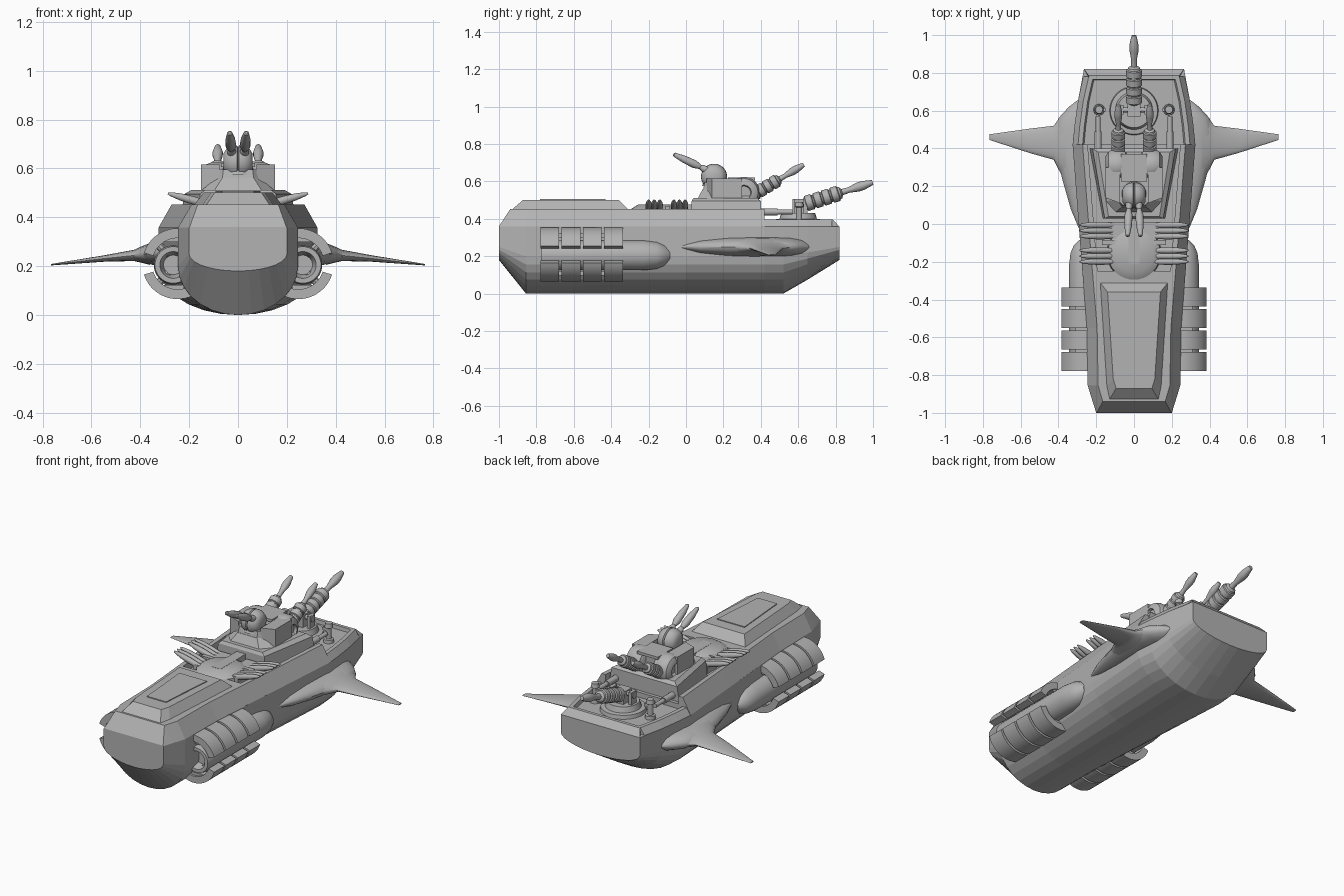
import bpy, bmesh, math
from mathutils import Vector

grey = bpy.data.materials.new("hull grey")
grey.diffuse_color = (0.45, 0.45, 0.45, 1)


def loft(name, rings, smooth=False):
    """Skin a row of closed rings with equal point counts, and cap the ends."""
    bm = bmesh.new()
    vs = [[bm.verts.new(p) for p in r] for r in rings]
    n = len(rings[0])
    for a, b in zip(vs, vs[1:]):
        for i in range(n):
            j = (i + 1) % n
            bm.faces.new((a[i], a[j], b[j], b[i]))
    bm.faces.new(vs[0])
    bm.faces.new(vs[-1])
    bmesh.ops.recalc_face_normals(bm, faces=bm.faces)
    if smooth:
        for f in bm.faces:
            f.smooth = True
        for e in bm.edges:
            e.smooth = e.calc_face_angle(0) < 0.6
    me = bpy.data.meshes.new(name)
    bm.to_mesh(me)
    bm.free()
    me.materials.append(grey)
    ob = bpy.data.objects.new(name, me)
    bpy.context.collection.objects.link(ob)
    return ob


def lathe(name, profile, start, direction, n=20):
    """Turn (distance, radius) pairs around an axis."""
    d = Vector(direction).normalized()
    u = d.orthogonal().normalized()
    v = d.cross(u)
    start = Vector(start)
    ang = [2 * math.pi * i / n for i in range(n)]
    return loft(name, [[start + d * t + (u * math.cos(a) + v * math.sin(a)) * r for a in ang]
                       for t, r in profile], True)


def slab(name, lower, upper, z0, z1):
    """Block between two outlines given as (half width, y) pairs, symmetric in x."""
    def ring(o, z):
        return [(x, y, z) for x, y in o] + [(-x, y, z) for x, y in reversed(o)]
    return loft(name, [ring(lower, z0), ring(upper, z1)])


def box(name, x0, x1, y0, y1, z0, z1):
    return loft(name, [[(x0, y0, z), (x1, y0, z), (x1, y1, z), (x0, y1, z)] for z in (z0, z1)])


def mirror_section(half, y):
    return [(x, y, z) for x, z in half] + [(-x, y, z) for x, z in reversed(half)]


# Lower hull: faceted round bottom, straight sides
def hull_ring(y, w, zb, zs):
    arc = [(w * math.cos(a), y, zs - (zs - zb) * math.sin(a))
           for a in [math.pi * i / 14 for i in range(15)]]
    return arc + [(-w, y, 0.358), (w, y, 0.358)]


loft("lower_hull", [hull_ring(*s) for s in (
    (-1, 0.2, 0.18, 0.25), (-0.855, 0.245, 0, 0.2), (-0.55, 0.25, 0, 0.2), (0, 0.293, 0, 0.2),
    (0.42, 0.325, 0, 0.2), (0.52, 0.315, 0, 0.2), (0.65, 0.297, 0.075, 0.22), (0.82, 0.265, 0.18, 0.25))])

# Upper hull: solid bow, then open well with side walls, then low stern rim
loft("bow_deck", [mirror_section([(w, 0.358), (t, z)], y) for y, w, t, z in (
    (-1, 0.2, 0.198, 0.36), (-0.94, 0.219, 0.165, 0.452), (-0.855, 0.245, 0.19, 0.452),
    (-0.55, 0.25, 0.195, 0.452), (-0.25, 0.273, 0.22, 0.452))])
loft("well_walls", [mirror_section([(w, 0.358), (w - 0.053, 0.452), (w - 0.08, 0.452), (w - 0.08, 0.405)], y)
                    for y, w in ((-0.25, 0.273), (0, 0.293), (0.42, 0.325))])
loft("stern_rim", [mirror_section([(w, 0.358), (w - 0.028, 0.397), (w - 0.052, 0.397), (w - 0.06, 0.375)], y)
                   for y, w in ((0.41, 0.325), (0.52, 0.315), (0.65, 0.297), (0.78, 0.268))])
loft("stern_rim_back", [[(-w, y, z) for w, y, z in p] + [(w, y, z) for w, y, z in reversed(p)] for p in (
    [(0.265, 0.82, 0.358), (0.24, 0.785, 0.397)], [(0.23, 0.76, 0.36), (0.228, 0.765, 0.397)])])

# Bow cabin with inset roof panel
slab("bow_cabin", [(0.13, -0.93), (0.145, -0.86), (0.18, -0.31)],
     [(0.095, -0.87), (0.11, -0.82), (0.14, -0.36)], 0.45, 0.502)
slab("roof_panel", [(0.065, -0.78), (0.07, -0.7), (0.092, -0.43)],
     [(0.065, -0.78), (0.07, -0.7), (0.092, -0.43)], 0.5, 0.507)

# Missile deck: round base, cross frame, and slanted tubes to each side
lathe("missile_base", [(0, 0.145), (0.05, 0.14), (0.075, 0.1)], (0, -0.155, 0.402), (0, 0, 1), 32)
box("missile_spine", -0.03, 0.03, -0.21, 0.05, 0.41, 0.478)
box("missile_crossbar", -0.17, 0.17, -0.11, -0.085, 0.41, 0.468)
for s in (-1, 1):
    for yc in (-0.17, -0.035):
        box("missile_rack", s * 0.05, s * 0.15, yc - 0.045, yc + 0.045, 0.405, 0.462)
        for k in (-1, 0, 1):
            lathe("missile_tube", [(0, 0.014), (0.11, 0.017), (0.16, 0.015), (0.2, 0.009), (0.215, 0.004)],
                  (s * 0.08, yc + k * 0.03, 0.44), (s, 0, 0.28), 12)

# Superstructure
slab("superstructure", [(0.165, 0.03), (0.235, 0.4)], [(0.155, 0.03), (0.22, 0.4)], 0.395, 0.495)
slab("superstructure_top", [(0.155, 0.03), (0.22, 0.4)], [(0.135, 0.04), (0.19, 0.38)], 0.495, 0.512)
slab("turret_skirt", [(0.1, 0.06), (0.155, 0.12), (0.155, 0.36)],
     [(0.065, 0.09), (0.09, 0.13), (0.09, 0.34)], 0.505, 0.56)
slab("turret_body", [(0.065, 0.09), (0.1, 0.13), (0.1, 0.3)],
     [(0.06, 0.1), (0.09, 0.13), (0.09, 0.3)], 0.55, 0.595)
box("turret_visor", -0.07, 0.07, 0.225, 0.37, 0.606, 0.622)
box("visor_support", -0.055, 0.055, 0.25, 0.34, 0.55, 0.61)


# Banded cannon barrel with a bulbed muzzle
def cannon(name, start, end, r):
    d = Vector(end) - Vector(start)
    L = d.length
    prof = [(0, 0.6 * r), (0.08 * L, 0.6 * r)]
    for k in range(4):
        t = (0.1 + 0.115 * k) * L
        prof += [(t, r * 0.82), (t + 0.01 * L, r), (t + 0.09 * L, r), (t + 0.1 * L, r * 0.82)]
    prof += [(0.57 * L, 0.75 * r), (0.59 * L, 0.4 * r), (0.68 * L, 0.36 * r), (0.8 * L, 0.58 * r),
             (0.87 * L, 0.58 * r), (0.97 * L, 0.38 * r), (L, 0.3 * r)]
    lathe(name, prof, start, d, 18)


# Twin main guns on round trunnion drums
for s in (-1, 1):
    slab_x = sorted((s * 0.075, s * 0.152))
    loft("gun_housing", [[(slab_x[0], 0.11, z), (slab_x[1], 0.14, z), (slab_x[1], 0.3, z), (slab_x[0], 0.3, z)]
                         if s > 0 else
                         [(slab_x[0], 0.14, z), (slab_x[1], 0.11, z), (slab_x[1], 0.3, z), (slab_x[0], 0.3, z)]
                         for z in (0.505, 0.617)])
    lathe("gun_drum", [(0, 0.05), (0.015, 0.075), (0.04, 0.085), (0.08, 0.085), (0.105, 0.075),
                       (0.12, 0.05), (0.12, 0.04), (0.105, 0.035)], (s * 0.03, 0.31, 0.54), (s, 0, 0), 28)
    cannon("main_gun", (s * 0.083, 0.32, 0.505), (s * 0.083, 0.63, 0.69), 0.036)

# Top twin gun facing the bow
lathe("top_gun_ring", [(0, 0.075), (0.03, 0.06)], (0, 0.16, 0.575), (0, 0, 1), 24)
lathe("top_gun_ball", [(0, 0.035), (0.012, 0.055), (0.035, 0.068), (0.055, 0.07), (0.06, 0.062),
                       (0.065, 0.07), (0.085, 0.068), (0.108, 0.055), (0.12, 0.035)],
      (-0.06, 0.15, 0.625), (1, 0, 0), 28)
for s in (-1, 1):
    lathe("top_gun_barrel", [(0, 0.018), (0.06, 0.018), (0.075, 0.012), (0.11, 0.022), (0.17, 0.02),
                             (0.23, 0.011), (0.235, 0.006)], (s * 0.024, 0.145, 0.645), (s * 0.01, -0.21, 0.1), 14)

# Stern gun on its ring mount
lathe("stern_gun_ring", [(0, 0.13), (0.025, 0.125), (0.028, 0.1), (0.06, 0.09)], (0, 0.6, 0.372), (0, 0, 1), 32)
lathe("stern_gun_axle", [(0, 0.02), (0.02, 0.02), (0.02, 0.014), (0.14, 0.014), (0.14, 0.02), (0.16, 0.02)],
      (-0.08, 0.605, 0.485), (1, 0, 0), 14)
box("stern_gun_block", -0.035, 0.035, 0.57, 0.65, 0.42, 0.505)
cannon("stern_gun", (0, 0.6, 0.468), (0, 0.998, 0.595), 0.042)
for s in (-1, 1):
    box("gun_bracket", s * 0.055, s * 0.075, 0.58, 0.63, 0.41, 0.505)
    # Hydraulic rods and bollards along the stern well
    lathe("deck_rod", [(0, 0.019), (0.11, 0.019), (0.11, 0.013), (0.19, 0.013)], (s * 0.19, 0.38, 0.437), (0, 1, 0), 14)
    lathe("bollard", [(0, 0.03), (0.02, 0.028), (0.022, 0.016), (0.085, 0.016), (0.09, 0.024), (0.115, 0.02)],
          (s * 0.185, 0.605, 0.375), (0, 0, 1), 16)
    box("bollard_arm", s * 0.15, s * 0.19, 0.595, 0.615, 0.44, 0.46)

    # Side fairing and fin
    ang = [2 * math.pi * i / 20 for i in range(20)]
    loft("fin_fairing", [[(s * (0.26 + (x - 0.26) * math.cos(a)), y, 0.25 + h * math.sin(a)) for a in ang]
                         for y, x, h in ((-0.04, 0.285, 0.01), (0.08, 0.335, 0.038), (0.22, 0.375, 0.052),
                                         (0.36, 0.41, 0.056), (0.48, 0.42, 0.054), (0.56, 0.40, 0.05),
                                         (0.62, 0.345, 0.04), (0.67, 0.28, 0.01))], True)
    loft("side_fin", [[(s * x, (a + b) / 2 + (b - a) / 2 * math.cos(t), z + h * math.sin(t)) for t in ang]
                      for x, a, b, z, h in ((0.36, 0.22, 0.6, 0.25, 0.045), (0.4, 0.29, 0.555, 0.247, 0.032),
                                            (0.425, 0.34, 0.52, 0.244, 0.023), (0.55, 0.375, 0.505, 0.231, 0.013),
                                            (0.765, 0.445, 0.475, 0.206, 0.003))], True)

    # Engine pod: core, four pairs of curved shells, and struts
    lathe("engine_core", [(0.05, 0.04), (0, 0.055), (0, 0.075), (0.02, 0.08), (0.55, 0.08), (0.62, 0.072),
                          (0.66, 0.055), (0.69, 0.025)], (s * 0.265, -0.775, 0.205), (0, 1, 0), 28)
    for k in range(4):
        y0 = -0.778 + 0.1135 * k
        for up in (-1, 1):
            arc = [math.radians(18 + (92 if up > 0 else 100) * i / 12) for i in range(13)]
            pts = [(0.145, a) for a in arc] + [(0.105, a) for a in reversed(arc)]
            loft("engine_shell", [[(s * (0.247 + r * math.cos(a)), y, 0.21 + up * r * math.sin(a)) for r, a in pts]
                                  for y in (y0, y0 + 0.1)], True)
            d = Vector((s * math.cos(0.8), 0, up * math.sin(0.8)))
            lathe("engine_strut", [(0.05, 0.016), (0.12, 0.016)], (s * 0.25, y0 + 0.05, 0.208), d, 8)
    for up in (-1, 1):
        z = 0.21 + up * 0.1
        box("engine_rail", s * 0.22, s * 0.31, -0.765, -0.345, z - 0.012, z + 0.012)
